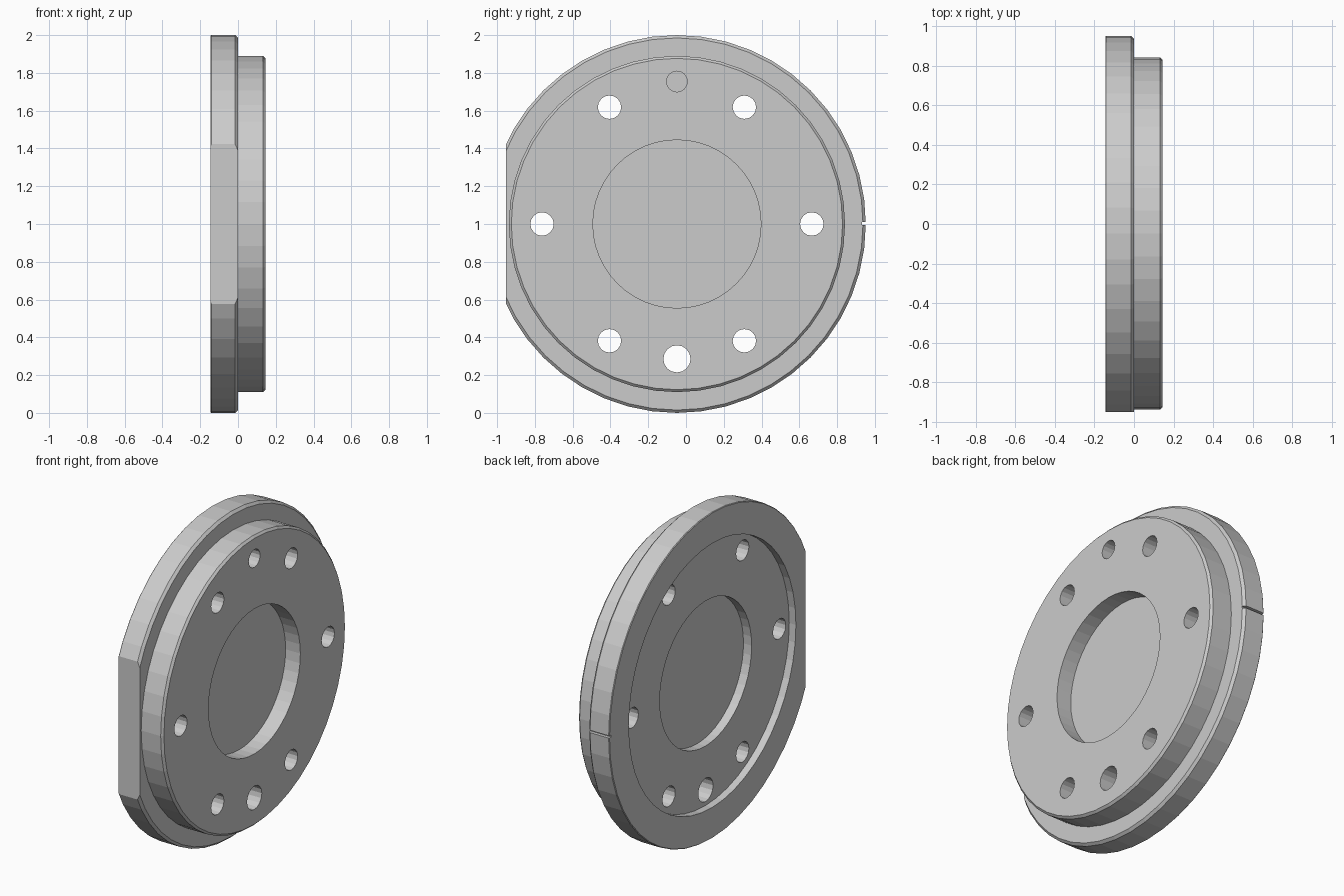
import bpy, bmesh
from math import cos, sin, pi, radians
from mathutils import Matrix

if "Cube" in bpy.data.objects:
    bpy.data.objects.remove(bpy.data.objects["Cube"])

CY, CZ = -0.048, 1.0   # disc axis, running along x


def make_object(name, bm):
    bmesh.ops.recalc_face_normals(bm, faces=bm.faces)
    mesh = bpy.data.meshes.new(name)
    bm.to_mesh(mesh)
    bm.free()
    obj = bpy.data.objects.new(name, mesh)
    bpy.context.collection.objects.link(obj)
    return obj


def lathe(name, profile, segments):
    """Revolve (x, radius) points about the disc axis."""
    bm = bmesh.new()
    verts = [bm.verts.new((x, CY + r, CZ)) for x, r in profile]
    edges = [bm.edges.new(pair) for pair in zip(verts, verts[1:])]
    bmesh.ops.spin(bm, geom=verts + edges, cent=(0, CY, CZ), axis=(1, 0, 0),
                   angle=2 * pi, steps=segments, use_merge=True)
    bmesh.ops.remove_doubles(bm, verts=bm.verts, dist=1e-5)
    return make_object(name, bm)


def add_drill(bm, radius, ring, angle, x0, x1, segments=16):
    place = Matrix.Translation(((x0 + x1) / 2, CY + ring * cos(angle), CZ + ring * sin(angle)))
    bmesh.ops.create_cone(bm, cap_ends=True, segments=segments, radius1=radius, radius2=radius,
                          depth=x1 - x0, matrix=place @ Matrix.Rotation(pi / 2, 4, 'Y'))


def add_box(bm, centre, size):
    bmesh.ops.create_cube(bm, size=1, matrix=Matrix.Translation(centre) @ Matrix.Diagonal((*size, 1)))


# Stepped disc: back recess, flange, raised boss and centre pockets on both sides
disc = lathe("flanged_disc", [
    (-0.045, 0), (-0.045, 0.445), (-0.10, 0.445), (-0.10, 0.81), (-0.145, 0.81),
    (-0.145, 0.996), (-0.141, 1.0), (-0.015, 1.0), (0, 0.985), (0, 0.89),
    (0.132, 0.89), (0.145, 0.877), (0.145, 0.445), (0.045, 0.445), (0.045, 0)], 48)

# Cutters: bolt circle, locating hole, blind pin hole, rim flat and rim notch
bm = bmesh.new()
for i in range(6):
    add_drill(bm, 0.062, 0.714, radians(60 * i), -0.3, 0.3)
add_drill(bm, 0.072, 0.714, radians(270), -0.3, 0.3)
add_drill(bm, 0.055, 0.754, radians(90), -0.03, 0.3)
add_box(bm, (0, -1.052, CZ), (0.6, 0.2, 1.4))
add_box(bm, (-0.1, CY + 1.0, CZ + 0.003), (0.3, 0.04, 0.014))
cutter = make_object("hole_cutters", bm)
cutter.hide_render = True

cut = disc.modifiers.new("cuts", 'BOOLEAN')
cut.operation = 'DIFFERENCE'
cut.solver = 'EXACT'
cut.object = cutter

# Apply the cuts and drop the helper
bpy.context.view_layer.objects.active = disc
disc.select_set(True)
bpy.ops.object.modifier_apply(modifier=cut.name)
bpy.data.objects.remove(cutter, do_unlink=True)
